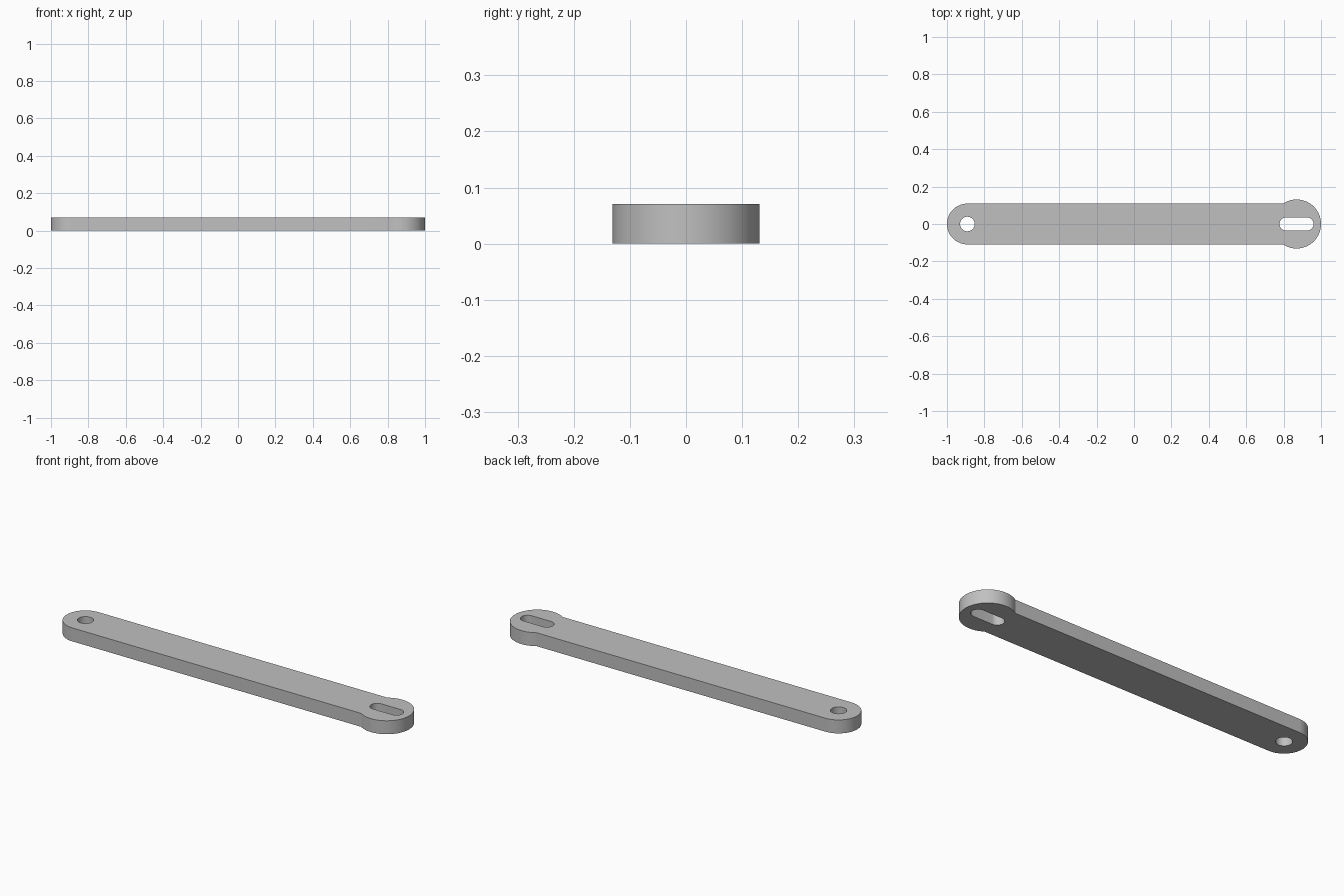
import bpy
import bmesh
from math import asin, cos, pi, radians, sin

cube = bpy.data.objects.get("Cube")
if cube:
    bpy.data.objects.remove(cube, do_unlink=True)

THICKNESS = 0.071
BAR_RADIUS, BAR_X = 0.109, -0.891
BOSS_RADIUS, BOSS_X = 0.131, 0.869
HOLE_RADIUS = 0.039
SLOT_RADIUS, SLOT_HALF = 0.035, 0.056


def arc(cx, radius, start, end, steps):
    """Points on an arc centred on the bar's axis, both ends included."""
    return [(cx + radius * cos(start + (end - start) * i / steps),
             radius * sin(start + (end - start) * i / steps))
            for i in range(steps + 1)]


# Outline: round boss on the left, running into the straight bar's round end
join = pi - asin(BAR_RADIUS / BOSS_RADIUS)
outline = (arc(BOSS_X, BOSS_RADIUS, -join, join, 64)
           + arc(BAR_X, BAR_RADIUS, pi / 2, 3 * pi / 2, 48))

# Pivot hole and adjusting slot
hole = arc(BAR_X, HOLE_RADIUS, 0, 2 * pi, 48)[:-1]
slot = (arc(BOSS_X + SLOT_HALF, SLOT_RADIUS, -pi / 2, pi / 2, 24)
        + arc(BOSS_X - SLOT_HALF, SLOT_RADIUS, pi / 2, 3 * pi / 2, 24))

# Filled profile extruded to a plate
curve = bpy.data.curves.new("link_bar_profile", "CURVE")
curve.dimensions = "2D"
curve.fill_mode = "BOTH"
curve.extrude = THICKNESS / 2
for loop in (outline, hole, slot):
    spline = curve.splines.new("POLY")
    spline.points.add(len(loop) - 1)
    for point, (x, y) in zip(spline.points, loop):
        point.co = (x, y, 0, 1)
    spline.use_cyclic_u = True

bar = bpy.data.objects.new("link_bar", curve)
bpy.context.collection.objects.link(bar)
bpy.ops.object.select_all(action="DESELECT")
bar.select_set(True)
bpy.context.view_layer.objects.active = bar
bpy.ops.object.convert(target="MESH")
bar = bpy.context.view_layer.objects.active
bar.name = "link_bar"

# Weld the caps to the walls and rest the plate on the ground
bm = bmesh.new()
bm.from_mesh(bar.data)
bmesh.ops.remove_doubles(bm, verts=bm.verts, dist=0.0001)
bmesh.ops.translate(bm, verts=bm.verts, vec=(0, 0, THICKNESS / 2))
bmesh.ops.recalc_face_normals(bm, faces=bm.faces)
bm.to_mesh(bar.data)
bm.free()
bpy.ops.object.shade_smooth_by_angle(angle=radians(25))

# Plain grey metal
grey = bpy.data.materials.new("grey_metal")
grey.use_nodes = True
colour = (0.53, 0.53, 0.53, 1)
grey.diffuse_color = colour
grey.node_tree.nodes["Principled BSDF"].inputs["Base Color"].default_value = colour
bar.data.materials.clear()
bar.data.materials.append(grey)
